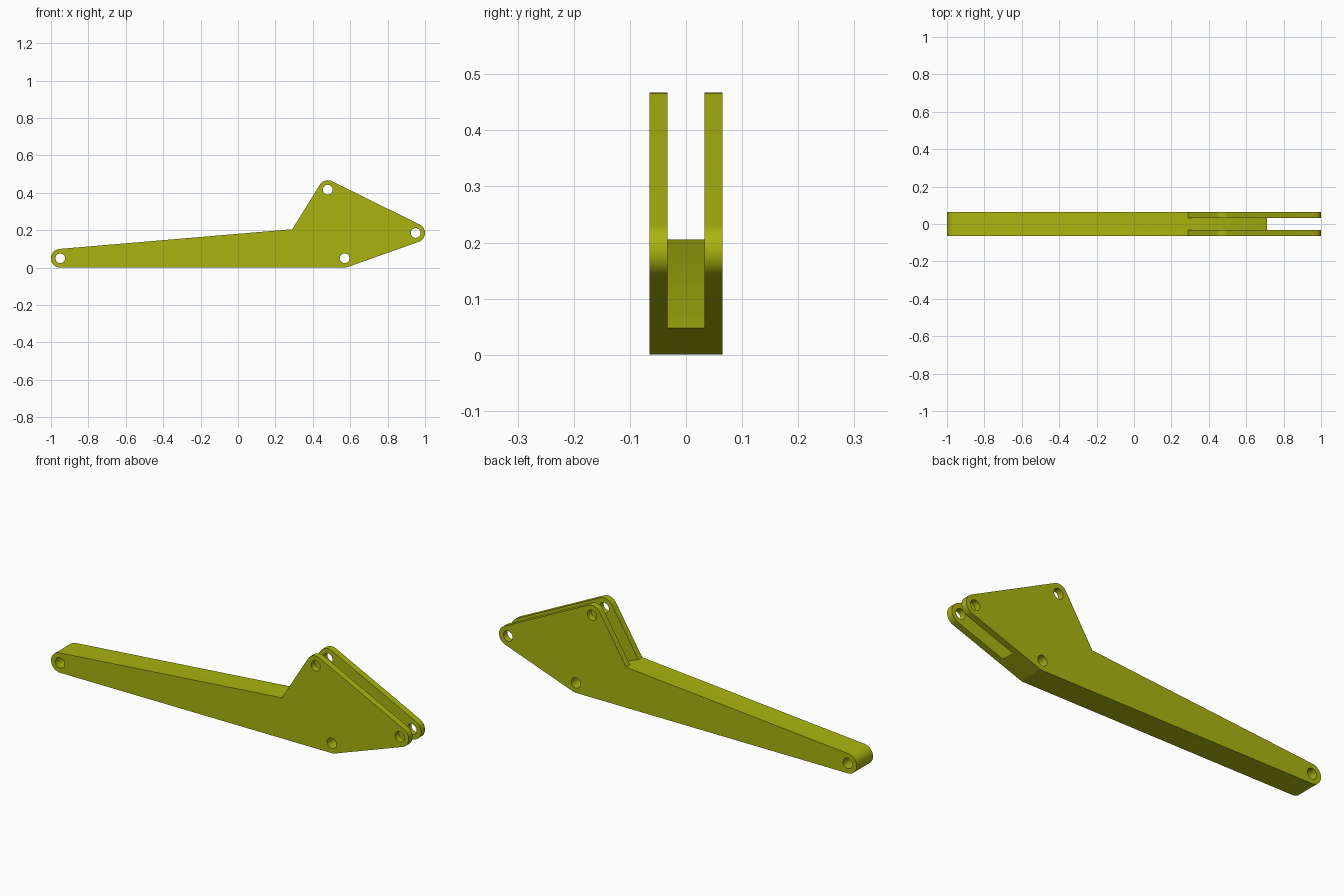
import bpy, bmesh, math
from mathutils import Vector

cube = bpy.data.objects.get("Cube")
if cube:
    bpy.data.objects.remove(cube, do_unlink=True)

HALF_WIDTH, HALF_SLOT = 0.065, 0.033
BOSS_R, HOLE_R = 0.05, 0.026

# Pin centres in the x-z plane
TAIL, LOW, TIP, PEAK = [Vector(p) for p in
                        ((-0.95, 0.05), (0.57, 0.05), (0.95, 0.185), (0.48, 0.417))]
CORNER = Vector((0.29, 0.205))  # inner corner where the beam meets the fork

olive = bpy.data.materials.new("olive_yellow")
olive.use_nodes = True
olive.diffuse_color = (0.402, 0.456, 0.005, 1)
bsdf = next(n for n in olive.node_tree.nodes if n.type == 'BSDF_PRINCIPLED')
bsdf.inputs["Base Color"].default_value = olive.diffuse_color


def prism(name, points, half):
    """Extrude an x-z outline symmetrically along y."""
    bm = bmesh.new()
    face = bm.faces.new([bm.verts.new((p[0], -half, p[1])) for p in points])
    out = bmesh.ops.extrude_face_region(bm, geom=[face])
    new = [g for g in out["geom"] if isinstance(g, bmesh.types.BMVert)]
    bmesh.ops.translate(bm, verts=new, vec=(0, 2 * half, 0))
    bmesh.ops.recalc_face_normals(bm, faces=bm.faces[:])
    mesh = bpy.data.meshes.new(name)
    bm.to_mesh(mesh)
    bm.free()
    mesh.materials.append(olive)
    obj = bpy.data.objects.new(name, mesh)
    bpy.context.collection.objects.link(obj)
    return obj


def arc(c, r, a0, a1, n):
    return [(c.x + r * math.cos(a0 + (a1 - a0) * i / n),
             c.y + r * math.sin(a0 + (a1 - a0) * i / n)) for i in range(n + 1)]


def heading(a, b):
    return math.atan2(b.y - a.y, b.x - a.x)


def tangent(c, p, side):
    """Angle on the boss circle where a line from p touches it."""
    return heading(c, p) + side * math.acos(BOSS_R / (p - c).length)


# Rounded outline, counter-clockwise from the underside
q = math.pi / 2
low_out = heading(LOW, TIP) - q
tip_out = heading(TIP, PEAK) - q
outline = (arc(LOW, BOSS_R, -q, low_out, 4)
           + arc(TIP, BOSS_R, low_out, tip_out, 16)
           + arc(PEAK, BOSS_R, tip_out, tangent(PEAK, CORNER, -1) % (2 * math.pi), 12)
           + [tuple(CORNER)]
           + arc(TAIL, BOSS_R, tangent(TAIL, CORNER, 1), 3 * q, 18))
arm = prism("lever_arm", outline, HALF_WIDTH)

# Fork slot with a sloping floor, and the four pin holes
cutters = [prism("slot_cutter", [CORNER, (0.71, 0.048), (0.80, 0.014), (1.2, 0.0),
                                 (1.2, 0.6), (0.2, 0.6)], HALF_SLOT)]
for pin in (TAIL, LOW, TIP, PEAK):
    cutters.append(prism("hole_cutter", arc(pin, HOLE_R, 0, 2 * math.pi, 32)[:-1], 0.2))

bpy.ops.object.select_all(action='DESELECT')
arm.select_set(True)
bpy.context.view_layer.objects.active = arm
for cutter in cutters:
    mod = arm.modifiers.new("cut", 'BOOLEAN')
    mod.operation, mod.solver, mod.object = 'DIFFERENCE', 'EXACT', cutter
    bpy.ops.object.modifier_apply(modifier=mod.name)
    bpy.data.objects.remove(cutter, do_unlink=True)

bpy.ops.object.shade_smooth_by_angle(angle=math.radians(30))
